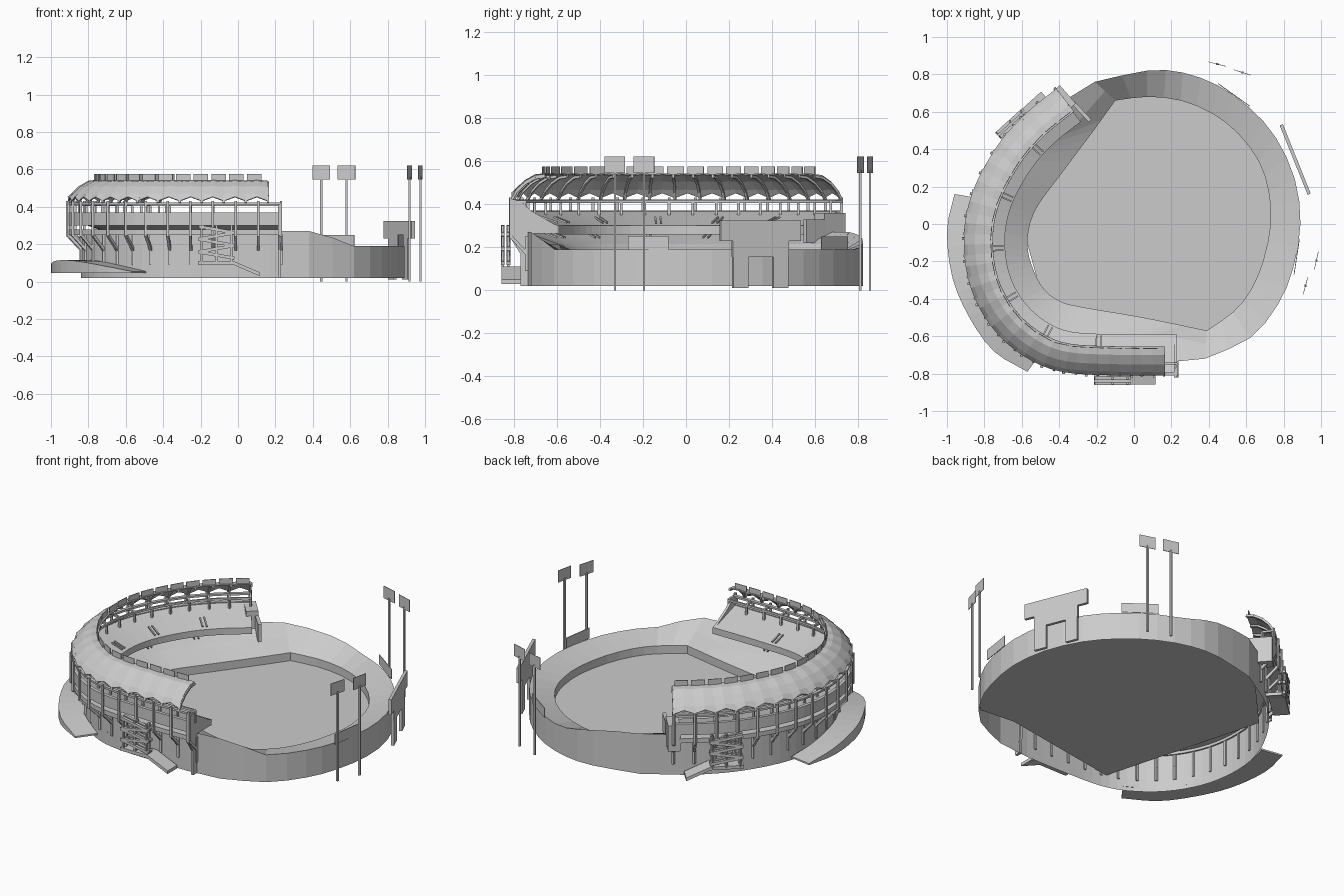
import bpy, bmesh
from math import atan2, sin, pi
from mathutils import Vector, Matrix

if "Cube" in bpy.data.objects:
    bpy.data.objects.remove(bpy.data.objects["Cube"])


def finish(name, bm):
    bmesh.ops.recalc_face_normals(bm, faces=bm.faces)
    me = bpy.data.meshes.new(name)
    bm.to_mesh(me)
    bm.free()
    ob = bpy.data.objects.new(name, me)
    bpy.context.collection.objects.link(ob)
    return ob


def smooth_path(pts, sub):
    """Catmull-Rom through 2D points"""
    p = [Vector(q) for q in pts]
    p = [2 * p[0] - p[1]] + p + [2 * p[-1] - p[-2]]
    out = []
    for i in range(1, len(p) - 2):
        a, b, c, d = p[i - 1:i + 3]
        for k in range(sub):
            t = k / sub
            out.append(0.5 * (2 * b + (c - a) * t + (2 * a - 5 * b + 4 * c - d) * t * t
                              + (3 * b - a - 3 * c + d) * t ** 3))
    return out + [p[-2]]


def even(path, ref, n):
    """Resample a path at even arc lengths of the matching path ref"""
    cum = [0]
    for a, b in zip(ref, ref[1:]):
        cum.append(cum[-1] + (b - a).length)
    out, i = [], 0
    for k in range(n + 1):
        s = cum[-1] * k / n
        while i < len(cum) - 2 and cum[i + 1] < s:
            i += 1
        out.append(path[i].lerp(path[i + 1], (s - cum[i]) / (cum[i + 1] - cum[i])))
    return out


def inset(path, d):
    """Shift a path towards the field"""
    out = []
    for i, q in enumerate(path):
        t = (path[min(i + 1, len(path) - 1)] - path[max(i - 1, 0)]).normalized()
        out.append(q + Vector((-t.y, t.x)) * d)
    return out


def at(path, z):
    zs = z if isinstance(z, list) else [z] * len(path)
    return [Vector((q[0], q[1], h)) for q, h in zip(path, zs)]


def strip(name, rails, closed=False):
    """Loft faces between rails; closed makes a solid bar"""
    bm = bmesh.new()
    vs = [[bm.verts.new(q) for q in r] for r in rails]
    n = len(vs)
    for j in range(n if closed else n - 1):
        a, b = vs[j], vs[(j + 1) % n]
        for i in range(len(a) - 1):
            bm.faces.new((a[i], a[i + 1], b[i + 1], b[i]))
    if closed:
        bm.faces.new([r[0] for r in vs])
        bm.faces.new([r[-1] for r in vs])
    return finish(name, bm)


def add_box(bm, c, s, ang=0):
    bmesh.ops.create_cube(bm, size=1, matrix=Matrix.Translation(c) @ Matrix.Rotation(ang, 4, 'Z')
                          @ Matrix.Diagonal((*s, 1)))


def box(name, c, s, ang=0):
    bm = bmesh.new()
    add_box(bm, c, s, ang)
    return finish(name, bm)


def add_bar(bm, a, b, w):
    a, b = Vector(a), Vector(b)
    d = b - a
    bmesh.ops.create_cube(bm, size=1, matrix=Matrix.Translation((a + b) / 2)
                          @ d.to_track_quat('Z', 'Y').to_matrix().to_4x4()
                          @ Matrix.Diagonal((w, w, d.length, 1)))


# Plan outlines: outer stand face, infield edge, outfield wall, outfield edge
stand = [(-.42, .72), (-.58, .59), (-.73, .42), (-.86, .18), (-.91, -.06), (-.88, -.32),
         (-.77, -.54), (-.6, -.70), (-.39, -.79), (-.08, -.81), (.23, -.81)]
infield = [(-.10, .66), (-.23, .48), (-.38, .28), (-.53, .07), (-.57, -.1), (-.54, -.24),
           (-.48, -.35), (-.40, -.41), (-.3, -.44), (.05, -.50), (.39, -.57)]
wall = [(-.21, .76), (.07, .82), (.26, .81), (.45, .74), (.62, .62), (.76, .46),
        (.86, .24), (.89, 0), (.85, -.24), (.77, -.43), (.62, -.61), (.38, -.72)]
outfield = [(-.10, .66), (.07, .68), (.25, .66), (.42, .59), (.56, .48), (.67, .33),
            (.72, .17), (.73, 0), (.69, -.2), (.62, -.36), (.53, -.47), (.39, -.57)]
raw = smooth_path(stand, 6)
O = even(raw, raw, 42)
F = even(smooth_path(infield, 6), raw, 42)
L = inset(O, .07)
L[0], L[-1] = Vector((-.21, .76)), Vector((.38, -.72))
U = inset(O, .22)
T = list(U)   # front of the lower stand's tier, closed against the bowl
T[0], T[-1] = L[0].lerp(F[0], .5), L[-1].lerp(F[-1], .5)
W = smooth_path(wall, 2)
G = smooth_path(outfield, 2)
wz = [.19] * len(W)
wz[:5] = [.27, .26, .24, .22, .2]
wz[-3:] = [.19, .235, .27]

# Playing field, running under the stands to the outer wall
bm = bmesh.new()
corner = [(.39, -.59), (-.40, -.72), (-.68, .29), (-.42, .57)]
bm.faces.new([bm.verts.new((q[0], q[1], .10)) for q in W[:-2] + corner])
finish("field", bm)

# Outfield bowl and lower stand
strip("outfield_bowl", [at(W, .02), at(W, wz), at(G, .15), at(G, .10)])
strip("lower_stand", [at(L, .02), at(L, .27), at(T, .215), at(F, .15), at(F, .10)])

# Concourse floor, facade bands and upper deck
M, B, N7, N8 = (inset(O, d) for d in (.08, .02, .06, .07))
strip("concourse_floor", [at(O, .25), at(O, .278), at(M, .278), at(M, .25)], True)
strip("facade_band", [at(O, .30), at(O, .37), at(B, .37), at(B, .30)], True)
strip("top_beam", [at(O, .41), at(O, .422), at(B, .422), at(B, .41)], True)
strip("upper_deck", [at(B, .365), at(U, .30), at(U, .26), at(B, .33)], True)
strip("inner_beam", [at(N7, .405), at(N7, .418), at(N8, .418), at(N8, .405)], True)

# Facade columns, fins and frames
bm = bmesh.new()
C = inset(O, -.004)
back = inset(O, .07)
for i in range(0, len(O), 2):
    add_bar(bm, (*C[i], .24), (*C[i], .43), .013)
    add_bar(bm, (*C[i], .25), (*back[i], .17), .015)
    add_bar(bm, (*back[i], .09), (*back[i], .25), .015)
    add_bar(bm, (*N7[i], .34), (*N7[i], .418), .012)
    add_bar(bm, (*C[i], .412), (*N7[i], .412), .012)
finish("facade_columns", bm)

# Fluted vaulted roof with ribs
RO = smooth_path(stand[:-1] + [(.16, -.81)], 6)
RO = even(RO, RO, 42)
profile = [(0, .432), (.02, .468), (.06, .507), (.11, .535), (.155, .54)]
rails = []
for k, (d, h) in enumerate(profile):
    flute = .022 if k == 0 else .004
    rails.append(at(inset(RO, d), [h + flute * (i % 2) for i in range(len(RO))]))
roof = strip("roof", rails)
mod = roof.modifiers.new("thickness", 'SOLIDIFY')
mod.thickness = .006
bm = bmesh.new()
down = Vector((0, 0, -.012))
for i in range(0, len(RO), 2):
    for a, b in zip(rails, rails[1:]):
        add_bar(bm, a[i] + down, b[i] + down, .012)
finish("roof_ribs", bm)

# Floodlight panels along the roof edge
bm = bmesh.new()
R = inset(RO, .145)
dist = .05
for a, b in zip(R, R[1:]):
    seg = (b - a).length
    while dist < seg:
        q = a.lerp(b, dist / seg)
        add_box(bm, (q.x, q.y, .558), (.078, .004, .034), atan2(b.y - a.y, b.x - a.x))
        dist += .095
    dist -= seg
finish("roof_floodlights", bm)

# Aisle rails on the decks
bm = bmesh.new()
for i in range(5, 38, 6):
    for j, z0, z1 in ((i, .325, .295), (i + 1, .255, .225)):
        t = (O[j + 1] - O[j - 1]).normalized() * .012
        p, q = inset(O, .14)[j], inset(O, .21)[j]
        for s in (-1, 1):
            add_bar(bm, (*(p + t * s), z0 + .015), (*(q + t * s), z1 + .02), .008)
finish("aisle_rails", bm)

# End walls and blocks of the stand
end = [(-.82, .25), (-.82, .415), (-.77, .415), (-.72, .37), (-.6, .30),
       (-.6, .265), (-.72, .265), (-.73, .02), (-.77, .02), (-.77, .17)]
strip("front_end_wall", [[Vector((x, y, z)) for x in (.215, .23)] for y, z in end], True)
box("rear_end_block", (-.38, .67, .28), (.13, .07, .16), -.85)
box("rear_end_platform", (-.28, .60, .275), (.02, .13, .11), .75)

# Curved ramp around the base, tapering at both ends
ramp = smooth_path([(-.96, .16), (-1, -.04), (-.97, -.29), (-.88, -.5), (-.75, -.68), (-.57, -.79)], 3)
ramp_in = [q * .86 for q in ramp]
n = len(ramp) - 1
hi = [.055 + .06 * sin(pi * i / n) for i in range(n + 1)]
strip("curved_ramp", [at(ramp, .045), at(ramp, hi), at(ramp_in, hi), at(ramp_in, .045)], True)


# Zigzag ramps with a straight approach, one at each arm of the stand
def stair_group(name, origin, along, out):
    def P(a, o, z):
        q = Vector(origin) + Vector(along) * a + Vector(out) * o
        return Vector((q.x, q.y, z))
    bm = bmesh.new()
    for k in range(5):
        z, s = .125 + k * .034, (1 if k % 2 else -1)
        for o in (-.015, .012):
            add_bar(bm, P(-.095 * s, o, z), P(.095 * s, o, z + .034), .017)
    for a in (-.08, 0, .08):
        for o in (-.015, .012):
            add_bar(bm, P(a, o, .10), P(a, o, .30), .012)
    finish(name + "_zigzag_ramp", bm)
    slab = [(-.1, .09), (-.1, .11), (.09, .11), (.23, .05), (.23, .03), (.09, .09)]
    strip(name + "_approach_ramp", [[P(a, .018, z), P(a, -.075, z)] for a, z in slab], True)


stair_group("front", (-.115, -.84), (1, 0), (0, -1))
stair_group("rear", (-.655, .54), (.74, .67), (-.67, .74))

# Scoreboard
bm = bmesh.new()
ang = atan2(-.36, .145)
ctr, u = Vector((.862, .345)), Vector((.145, -.36)).normalized()
for off, w, z0, z1 in ((0, .40, .23, .325), (0, .28, .155, .23), (.10, .075, .01, .155), (-.10, .075, .01, .155)):
    q = ctr + u * off
    add_box(bm, (q.x, q.y, (z0 + z1) / 2), (w, .018, z1 - z0), ang)
finish("scoreboard", bm)

# Outfield wall panels
box("rear_panel", (.535, .69, .22), (.21, .004, .06), -.62)
box("side_panel", (.87, -.175, .22), (.004, .19, .065), -.15)

# Light masts
for k, (x, y, a) in enumerate([(.445, .855, -.25), (.58, .81, -.3), (.975, -.195, 1.35), (.917, -.33, 1.3)]):
    bm = bmesh.new()
    add_box(bm, (x, y, .28), (.011, .011, .56))
    add_box(bm, (x, y, .583), (.098, .003, .075), a)
    finish(f"light_mast_{k + 1}", bm)
